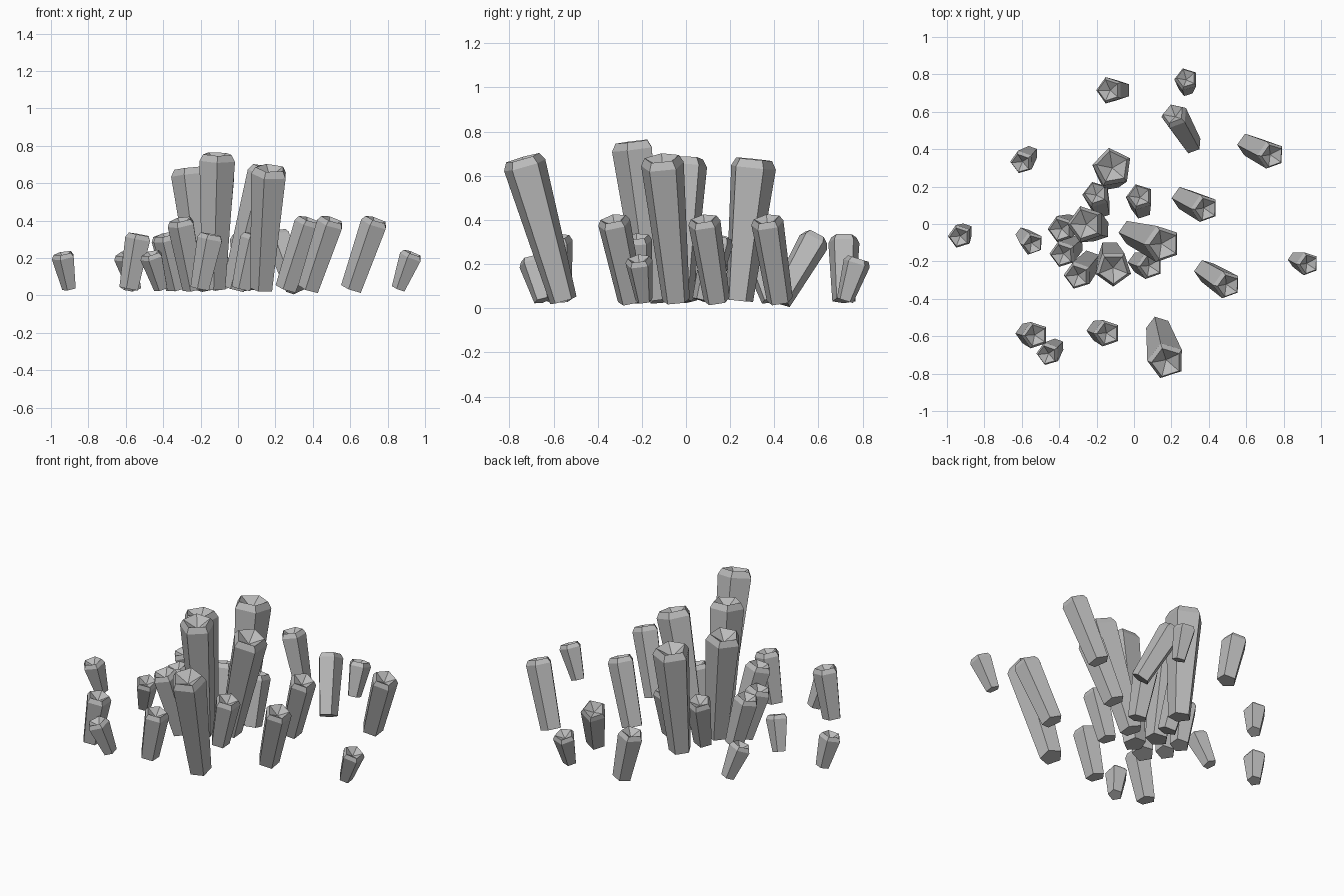
import bpy
import bmesh
from math import cos, sin, radians, tau
from mathutils import Vector

SIDES = 5
BASE_Z = 0.035

if "Cube" in bpy.data.objects:
    bpy.data.objects.remove(bpy.data.objects["Cube"], do_unlink=True)

# One plain stone colour
stone = bpy.data.materials.new("grey_stone")
stone.use_nodes = True
colour = (0.5, 0.5, 0.5, 1.0)
stone.diffuse_color = colour
stone.node_tree.nodes["Principled BSDF"].inputs["Base Color"].default_value = colour


def ring(bm, radius, height, phase):
    """Regular polygon of vertices at the given height."""
    return [bm.verts.new((radius * cos(phase + i * tau / SIDES),
                          radius * sin(phase + i * tau / SIDES), height))
            for i in range(SIDES)]


def bridge(bm, lower, upper):
    """Wall of quads between two rings."""
    for i in range(SIDES):
        j = (i + 1) % SIDES
        bm.faces.new((lower[i], lower[j], upper[j], upper[i]))


def crystal(name, base, top, base_radius, top_radius, phase=36):
    """Flared prism with a bevelled rim and a hollow, faceted tip."""
    base, top = Vector(base), Vector(top)
    axis = top - base
    length = axis.length
    phase = radians(phase)
    bm = bmesh.new()
    foot = ring(bm, base_radius, 0, phase)
    shoulder = ring(bm, top_radius, length - top_radius * 0.35, phase)
    rim = ring(bm, top_radius * 0.8, length, phase)
    bridge(bm, foot, shoulder)
    bridge(bm, shoulder, rim)
    bm.faces.new(foot[::-1])
    # Pit sunk into the tip
    pit = bm.verts.new((0, 0, length - top_radius * 0.5))
    for i in range(SIDES):
        bm.faces.new((rim[i], rim[(i + 1) % SIDES], pit))
    mesh = bpy.data.meshes.new(name)
    bm.to_mesh(mesh)
    bm.free()
    mesh.materials.append(stone)
    obj = bpy.data.objects.new(name, mesh)
    obj.location = base
    obj.rotation_mode = "QUATERNION"
    obj.rotation_quaternion = Vector((0, 0, 1)).rotation_difference(axis)
    bpy.context.collection.objects.link(obj)
    return obj


def cluster(name, height, base_radius, top_radius, spots):
    """Crystals of one size; each spot is base x, y and tip x, y."""
    for n, (bx, by, tx, ty) in enumerate(spots, start=1):
        crystal(f"{name}_{n}", (bx, by, BASE_Z), (tx, ty, height),
                base_radius, top_radius)


# Tallest crystals in the middle and at the front
crystal("tallest_crystal", (-.13, -.15, BASE_Z), (-.11, -.24, .755), .065, .1, phase=-90)
crystal("back_tall_crystal", (-.13, .24, BASE_Z), (-.115, .305, .675), .065, .108, phase=28)
cluster("tall_crystal", .68, .065, .102, [
    (.13, -.555, .175, -.74),
    (-.02, -.045, .16, -.11),
    (-.19, -.03, -.26, .0),
])

# Medium crystals
cluster("medium_crystal", .405, .062, .077, [
    (.61, .425, .74, .365),
    (.26, .14, .385, .08),
    (.38, -.25, .505, -.33),
    (-.235, -.2, -.305, -.28),
])

# Short crystals
cluster("short_crystal", .325, .055, .074, [
    (-.07, .715, -.135, .715),
    (.31, .425, .21, .59),
    (-.58, -.585, -.525, -.595),
    (-.2, -.57, -.14, -.585),
    (-.32, -.11, -.385, -.165),
    (-.33, .0, -.395, -.03),
    (-.175, .08, -.205, .165),
    (.04, .08, .03, .15),
    (.02, -.205, .09, -.225),
])

# Small crystals scattered round the edge
cluster("small_crystal", .225, .04, .065, [
    (.28, .72, .28, .78),
    (.86, -.19, .935, -.215),
    (-.9, -.035, -.935, -.07),
    (-.55, .38, -.605, .325),
    (-.595, -.055, -.54, -.11),
    (-.41, -.65, -.465, -.7),
])
